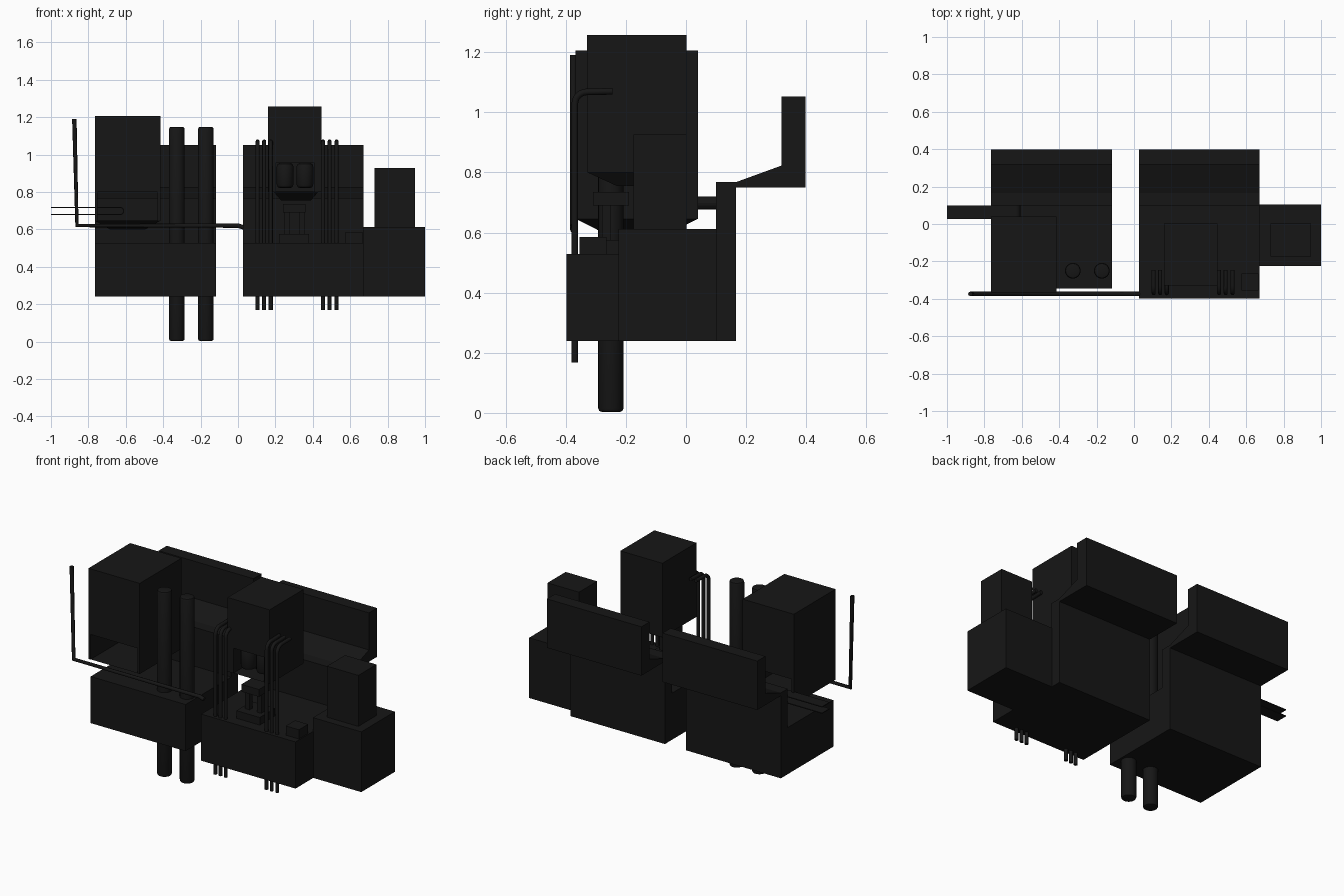
import bpy, bmesh, math
from mathutils import Vector

if "Cube" in bpy.data.objects:
    bpy.data.objects.remove(bpy.data.objects["Cube"])

black = bpy.data.materials.new("black_plastic")
black.diffuse_color = (0.008, 0.008, 0.008, 1)
black.use_nodes = True
black.node_tree.nodes["Principled BSDF"].inputs["Base Color"].default_value = black.diffuse_color


def make(name, bm):
    bmesh.ops.recalc_face_normals(bm, faces=bm.faces)
    me = bpy.data.meshes.new(name)
    bm.to_mesh(me)
    bm.free()
    ob = bpy.data.objects.new(name, me)
    bpy.context.collection.objects.link(ob)
    me.materials.append(black)
    return ob


def box(name, x, y, z, taper=(0, 0)):
    """Box from ranges; taper pulls the bottom edges inwards in x and y."""
    bm = bmesh.new()
    bmesh.ops.create_cube(bm, size=1)
    for v in bm.verts:
        tx, ty = taper if v.co.z < 0 else (0, 0)
        v.co = Vector((x[0] + tx if v.co.x < 0 else x[1] - tx,
                       y[0] + ty if v.co.y < 0 else y[1] - ty,
                       z[0] if v.co.z < 0 else z[1]))
    return make(name, bm)


def extrude_profile(name, pts, start, length, axis):
    """Closed profile in (y,z) pushed along x, or in (x,z) pushed along y."""
    bm = bmesh.new()
    if axis == 'X':
        vs = [bm.verts.new((start, a, b)) for a, b in pts]
        d = Vector((length, 0, 0))
    else:
        vs = [bm.verts.new((a, start, b)) for a, b in pts]
        d = Vector((0, length, 0))
    f = bm.faces.new(vs)
    ext = bmesh.ops.extrude_face_region(bm, geom=[f], use_keep_orig=True)
    bmesh.ops.translate(bm, vec=d, verts=[g for g in ext['geom'] if isinstance(g, bmesh.types.BMVert)])
    return make(name, bm)


def smooth(ob):
    bpy.ops.object.select_all(action='DESELECT')
    ob.select_set(True)
    bpy.context.view_layer.objects.active = ob
    bpy.ops.object.shade_smooth_by_angle()


def cylinder(name, x, y, z, r, bevel=0):
    bm = bmesh.new()
    bmesh.ops.create_cone(bm, cap_ends=True, segments=24, radius1=r, radius2=r, depth=z[1] - z[0])
    bmesh.ops.translate(bm, vec=(x, y, (z[0] + z[1]) / 2), verts=bm.verts)
    if bevel:
        rim = [e for e in bm.edges if abs(e.verts[0].co.z - e.verts[1].co.z) < 1e-5]
        bmesh.ops.bevel(bm, geom=rim, offset=bevel, segments=2, affect='EDGES', profile=0.5)
    smooth(make(name, bm))


def rod(name, pts, r):
    cu = bpy.data.curves.new(name, 'CURVE')
    cu.dimensions = '3D'
    cu.bevel_depth, cu.bevel_resolution, cu.use_fill_caps = r, 2, True
    sp = cu.splines.new('POLY')
    sp.points.add(len(pts) - 1)
    for p, c in zip(sp.points, pts):
        p.co = (*c, 1)
    ob = bpy.data.objects.new(name, cu)
    bpy.context.collection.objects.link(ob)
    cu.materials.append(black)


# Two stepped bodies with overhanging back panels
for side, x0, w, front in (("left", -0.765, 0.648, -0.345), ("right", 0.027, 0.645, -0.398)):
    extrude_profile(side + "_body", [
        (front, 0.24), (0.167, 0.24), (0.167, 0.75), (0.397, 0.75), (0.397, 1.052),
        (0.318, 1.052), (0.318, 0.823), (0.167, 0.768), (0.10, 0.768), (0.10, 0.528),
        (front, 0.528)], x0, w, 'X')

# Left head: box with a low front opening over a funnel
extrude_profile("left_head", [
    (-0.765, 0.645), (-0.75, 0.645), (-0.75, 0.80), (-0.43, 0.80), (-0.43, 0.645),
    (-0.415, 0.645), (-0.415, 1.205), (-0.765, 1.205)], -0.367, 0.407, 'Y')
box("left_funnel", (-0.765, -0.415), (-0.367, 0.04), (0.60, 0.646), (0.08, 0.09))

# Side handle: two thin plates joined by a rounded inner end
arc = [(-0.63 + 0.022 * math.cos(a), 0.698 + 0.022 * math.sin(a))
       for a in [math.radians(90 - 22.5 * i) for i in range(9)]]
inner = [(-0.63 + 0.017 * math.cos(a), 0.698 + 0.017 * math.sin(a))
         for a in [math.radians(-90 + 22.5 * i) for i in range(9)]]
extrude_profile("side_handle", [(-1.0, 0.72)] + arc + [(-1.0, 0.676), (-1.0, 0.681)]
                + inner + [(-1.0, 0.715)], 0.027, 0.073, 'Y')

# Two long tubes through the left body
for i, x in enumerate((-0.327, -0.172)):
    cylinder(f"tube_{i}", x, -0.25, (0.003, 1.148), 0.042, 0.012)

# Bent arm along the front
rod("front_arm", [(-0.875, -0.374, 1.19), (-0.861, -0.374, 0.62), (0.0, -0.374, 0.62),
                  (0.03, -0.374, 0.61)], 0.012)

# Right head with front opening, knobs inside and funnel
extrude_profile("right_head", [
    (0.16, 0.80), (0.20, 0.80), (0.20, 0.955), (0.41, 0.955), (0.41, 0.80),
    (0.447, 0.80), (0.447, 1.258), (0.16, 1.258)], -0.33, 0.12, 'Y')
box("right_head_rear", (0.16, 0.447), (-0.21, 0.002), (0.80, 1.258))
box("right_funnel", (0.19, 0.43), (-0.33, -0.06), (0.755, 0.801), (0.04, 0.10))
for i, x in enumerate((0.252, 0.358)):
    cylinder(f"knob_{i}", x, -0.255, (0.82, 0.955), 0.045, 0.02)

# Small stand below the right head
box("stand_top", (0.24, 0.36), (-0.31, -0.19), (0.69, 0.735))
for i, x in enumerate((0.245, 0.325)):
    box(f"stand_leg_{i}", (x, x + 0.03), (-0.28, -0.25), (0.56, 0.70))
box("stand_base", (0.22, 0.38), (-0.33, -0.18), (0.525, 0.575))
box("corner_block", (0.575, 0.665), (-0.355, -0.265), (0.525, 0.585))

# Bent pins, three on each side
for i, x in enumerate((0.105, 0.14, 0.175, 0.455, 0.49, 0.527)):
    bend = [(x, -0.33 - 0.04 * math.cos(a), 1.028 + 0.04 * math.sin(a))
            for a in [math.radians(15 * k) for k in range(7)]]
    rod(f"pin_{i}", [(x, -0.37, 0.168)] + bend + [(x, -0.245, 1.07)], 0.011)

# Side extension and its upper box
box("side_block", (0.67, 1.0), (-0.225, 0.103), (0.24, 0.612))
box("side_top_box", (0.73, 0.945), (-0.175, 0.002), (0.61, 0.927))
